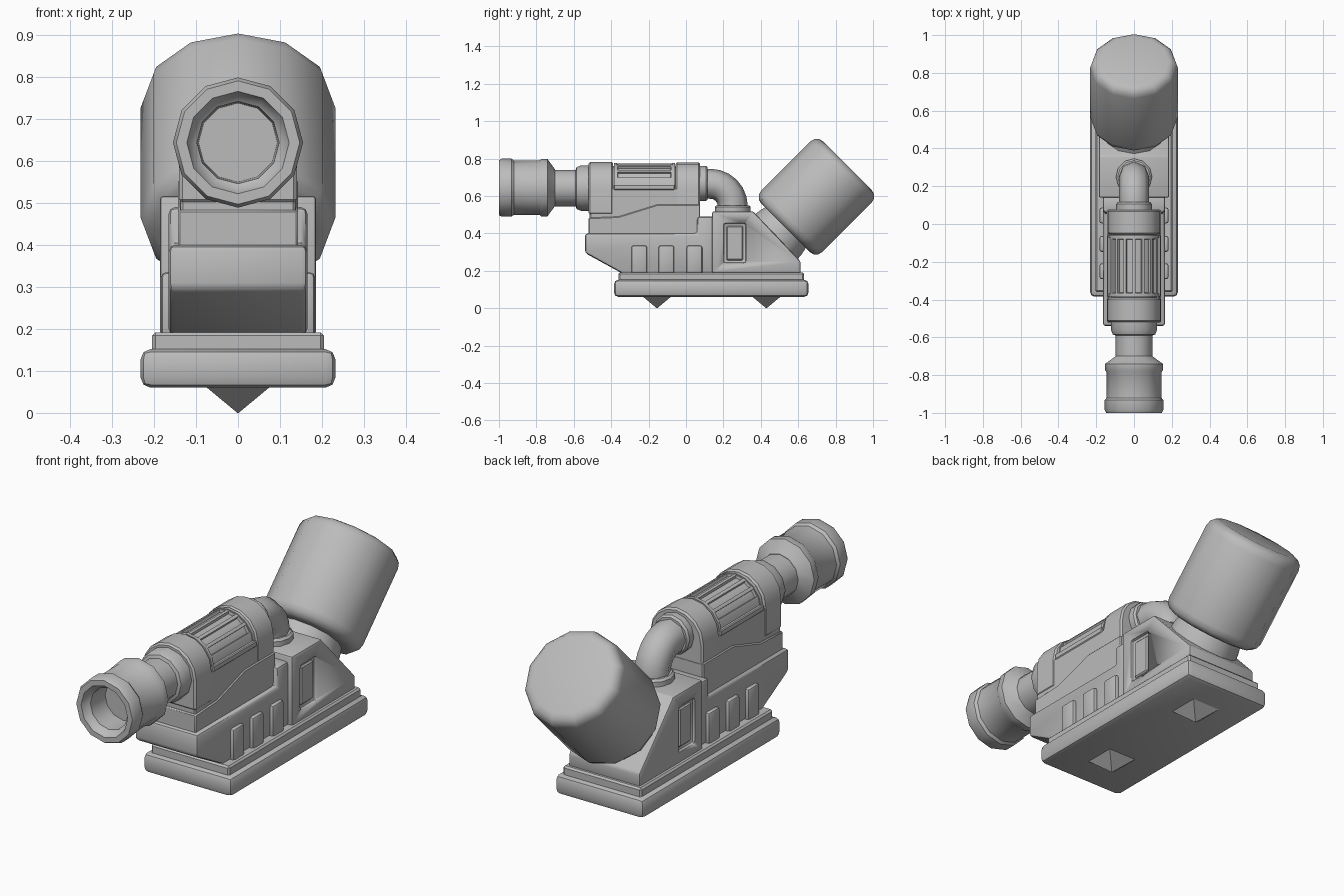
import bpy, bmesh, math
from mathutils import Matrix, Vector

if "Cube" in bpy.data.objects:
    bpy.data.objects.remove(bpy.data.objects["Cube"])

grey = bpy.data.materials.new("plain_grey")
grey.use_nodes = True
COLOUR = (0.5, 0.5, 0.5, 1)
grey.diffuse_color = COLOUR
grey.node_tree.nodes["Principled BSDF"].inputs["Base Color"].default_value = COLOUR


def smooth(ob, angle=35):
    bpy.ops.object.select_all(action='DESELECT')
    ob.select_set(True)
    bpy.context.view_layer.objects.active = ob
    bpy.ops.object.shade_smooth_by_angle(angle=math.radians(angle))


def finish(name, bm, bevel=0, segments=2, angle=35):
    """Bevel sharp edges, then make a shaded object."""
    bmesh.ops.recalc_face_normals(bm, faces=bm.faces)
    if bevel:
        sharp = [e for e in bm.edges if e.is_manifold and e.calc_face_angle(0) > 0.6]
        bmesh.ops.bevel(bm, geom=sharp, offset=bevel, segments=segments,
                        profile=0.5, affect='EDGES', clamp_overlap=True)
    me = bpy.data.meshes.new(name)
    bm.to_mesh(me)
    bm.free()
    me.materials.append(grey)
    ob = bpy.data.objects.new(name, me)
    bpy.context.scene.collection.objects.link(ob)
    smooth(ob, angle)
    return ob


def extrude(name, points, offset, **kw):
    """Solid made by sweeping a flat outline along an offset."""
    bm = bmesh.new()
    face = bm.faces.new([bm.verts.new(p) for p in points])
    new = bmesh.ops.extrude_face_region(bm, geom=[face], use_keep_orig=True)["geom"]
    bmesh.ops.translate(bm, vec=offset, verts=[v for v in new if isinstance(v, bmesh.types.BMVert)])
    return finish(name, bm, **kw)


def side_profile(name, yz, half, **kw):
    return extrude(name, [(-half, y, z) for y, z in yz], (2 * half, 0, 0), **kw)


def box(name, x, y, z, **kw):
    return extrude(name, [(x[0], y[0], z[0]), (x[1], y[0], z[0]), (x[1], y[1], z[0]), (x[0], y[1], z[0])],
                   (0, 0, z[1] - z[0]), **kw)


def lathe(name, profile, origin, tilt, sides=12, **kw):
    """Spin (radius, distance) points; tilt turns the axis about x."""
    bm = bmesh.new()
    rings = []
    for r, d in profile:
        rings.append([bm.verts.new((r * math.cos(a), r * math.sin(a), d))
                      for a in (2 * math.pi * i / sides for i in range(sides))])
    for a, b in zip(rings, rings[1:]):
        for i in range(sides):
            j = (i + 1) % sides
            bm.faces.new((a[i], a[j], b[j], b[i]))
    bm.faces.new(rings[0])
    bm.faces.new(rings[-1])
    bm.transform(Matrix.Translation(origin) @ Matrix.Rotation(math.radians(tilt), 4, 'X'))
    return finish(name, bm, **kw)


AXIS_Z = 0.642


def arch(name, r, y0, y1, bottom, **kw):
    """Round-topped block running along y."""
    arc = [(r * math.cos(math.pi * i / 8), y0, AXIS_Z + r * math.sin(math.pi * i / 8)) for i in range(9)]
    return extrude(name, [(r, y0, bottom)] + arc + [(-r, y0, bottom)], (0, y1 - y0, 0), **kw)


# Base with two ground spikes
box("base_plate", (-0.232, 0.232), (-0.385, 0.655), (0.06, 0.152), bevel=0.024)
box("base_step", (-0.205, 0.205), (-0.36, 0.63), (0.14, 0.192), bevel=0.008, segments=1)
for name, y in (("front_spike", -0.155), ("rear_spike", 0.43)):
    lathe(name, [(0.002, 0), (0.113, 0.065)], (0, y, 0), 0, sides=4)
    ob = bpy.data.objects[name]
    ob.data.transform(Matrix.Translation((0, y, 0)) @ Matrix.Rotation(math.pi / 4, 4, 'Z')
                      @ Matrix.Translation((0, -y, 0)))

# Lower body
side_profile("lower_body", [(-0.54, 0.4), (-0.54, 0.295), (-0.34, 0.185), (0.15, 0.185), (0.15, 0.49),
                            (0.06, 0.49), (0.06, 0.4)], 0.165, bevel=0.015)
rear = side_profile("rear_body", [(0.14, 0.185), (0.14, 0.517), (0.36, 0.517), (0.612, 0.25),
                                  (0.612, 0.185)], 0.186, bevel=0.009)

# Recessed window on each side of the rear body
for side, s in (("left", 1), ("right", -1)):
    cutter = box(side + "_window_cutter", sorted((s * 0.172, s * 0.25)), (0.2, 0.322), (0.24, 0.455), bevel=0.012)
    cutter.hide_render = True
    cutter.hide_viewport = True
    mod = rear.modifiers.new(side + "_window", 'BOOLEAN')
    mod.operation = 'DIFFERENCE'
    mod.object = cutter
    box(side + "_window_panel", sorted((s * 0.16, s * 0.18)), (0.216, 0.306), (0.256, 0.439), bevel=0.006, segments=1)
    # Ribs along the lower body
    for i, y in enumerate((-0.25, -0.105, 0.045)):
        box(f"{side}_rib_{i + 1}", sorted((s * 0.15, s * 0.183)), (y - 0.042, y + 0.042), (0.18, 0.335), bevel=0.012)

# Upper housing
box("housing_core", (-0.137, 0.137), (-0.515, 0.072), (0.395, AXIS_Z), bevel=0.006, segments=1)
side_profile("housing_skirt", [(-0.522, 0.395), (-0.522, 0.483), (-0.36, 0.49), (-0.15, 0.555),
                               (0.076, 0.555), (0.076, 0.395)], 0.143, bevel=0.005, segments=1)
arch("front_collar", 0.14, -0.52, -0.39, 0.5, bevel=0.008, segments=1)
arch("rear_collar", 0.138, -0.055, 0.075, 0.5, bevel=0.008, segments=1)
arch("housing_top", 0.118, -0.42, 0.0, 0.55)

# Slotted vent: curved panel with inset, sunken strips
bm = bmesh.new()
R, N = 0.131, 8
rows = []
for y in (-0.385, -0.06):
    rows.append([bm.verts.new((R * math.cos(a), y, AXIS_Z + R * math.sin(a)))
                 for a in (math.pi * i / N for i in range(N + 1))])
strips = [bm.faces.new((rows[0][i], rows[0][i + 1], rows[1][i + 1], rows[1][i])) for i in range(N)]
bmesh.ops.recalc_face_normals(bm, faces=bm.faces)
if strips[N // 2].normal.z < 0:
    bmesh.ops.reverse_faces(bm, faces=bm.faces)
strips = strips[1:-1]
bmesh.ops.inset_individual(bm, faces=strips, thickness=0.011)
for f in strips:
    mid = f.calc_center_median()
    for v in f.verts:
        v.co.y += math.copysign(0.012, mid.y - v.co.y)
bmesh.ops.inset_individual(bm, faces=strips, thickness=0.003, depth=-0.014)
finish("vent_panel", bm, angle=25)

# Raised frame round the vent
for name, y in (("vent_frame_front", -0.385), ("vent_frame_rear", -0.075)):
    arch(name, 0.135, y, y + 0.016, 0.63)
for side, s in (("left", 1), ("right", -1)):
    box(side + "_vent_rail", sorted((s * 0.12, s * 0.141)), (-0.385, -0.06), (0.632, 0.66), bevel=0.004, segments=1)

# Barrel, front nozzle and bore
lathe("barrel", [(0.122, 0.5), (0.122, 0.56), (0.112, 0.585), (0.098, 0.59), (0.098, 0.72)],
      (0, 0, AXIS_Z), 90)
lathe("nozzle", [(0.098, 0.7), (0.145, 0.735), (0.154, 0.74), (0.154, 0.772), (0.145, 0.785), (0.145, 0.92),
                 (0.155, 0.933), (0.155, 0.985), (0.147, 1.0), (0.122, 1.0), (0.112, 0.975), (0.098, 0.965),
                 (0.094, 0.86)], (0, 0, AXIS_Z + 0.002), 90)

# Elbow pipe with a collar at each end
curve = bpy.data.curves.new("elbow_path", 'CURVE')
curve.dimensions = '3D'
curve.bevel_depth = 0.08
curve.bevel_resolution = 2
path = [(0.06, 0.665)]
path += [(0.13 + 0.12 * math.sin(a), 0.545 + 0.12 * math.cos(a)) for a in (math.pi / 12 * i for i in range(7))]
path += [(0.25, 0.5)]
spline = curve.splines.new('POLY')
spline.points.add(len(path) - 1)
for p, (y, z) in zip(spline.points, path):
    p.co = (0, y, z, 1)
temp = bpy.data.objects.new("elbow_path", curve)
bpy.context.scene.collection.objects.link(temp)
bpy.context.view_layer.update()
mesh = bpy.data.meshes.new_from_object(temp.evaluated_get(bpy.context.evaluated_depsgraph_get()))
bpy.data.objects.remove(temp)
bm = bmesh.new()
bm.from_mesh(mesh)
finish("elbow_pipe", bm, angle=50)
lathe("elbow_front_collar", [(0.094, 0), (0.094, 0.036), (0.086, 0.046)], (0, 0.07, 0.667), -90)
lathe("elbow_lower_collar", [(0.096, 0), (0.096, 0.035), (0.086, 0.045)], (0, 0.25, 0.505), 0)

# Tilted tank on its neck
centre = Vector((0, 0.697, 0.596))
lathe("tank_neck", [(0.168, -0.34), (0.162, -0.27), (0.145, -0.2)], centre, -45)
corner = [(0.182 + 0.05 * math.cos(a), 0.185 + 0.05 * math.sin(a)) for a in (math.pi / 6 * i for i in range(4))]
lathe("tank", [(r, -d) for r, d in reversed(corner)] + corner, centre, -45)
